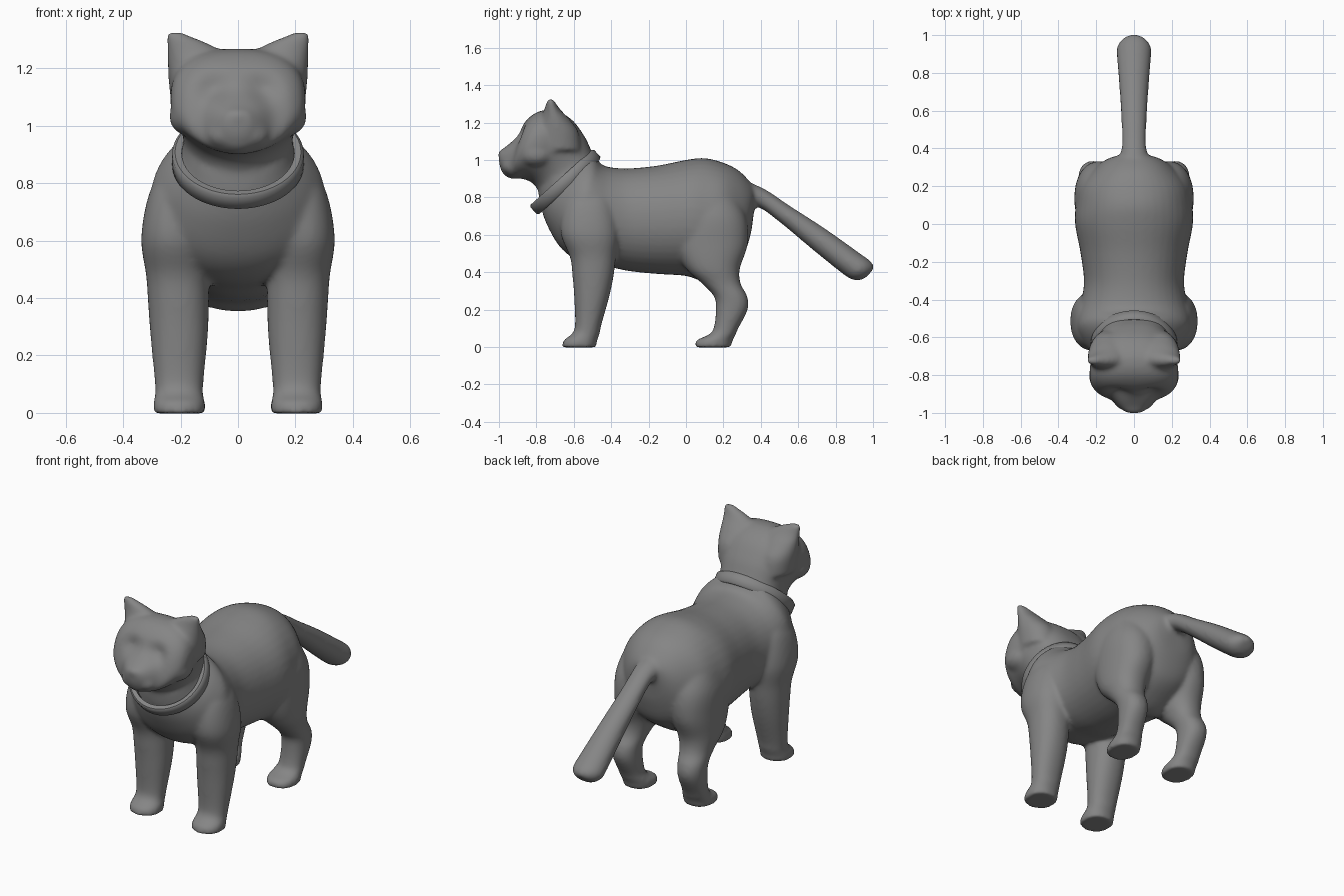
import bpy, bmesh
from math import cos, sin, pi, radians, exp
from mathutils import Matrix, Vector

if "Cube" in bpy.data.objects:
    bpy.data.objects.remove(bpy.data.objects["Cube"])


def spline(rows, steps=5):
    """Catmull-Rom interpolation between ring specs."""
    out = []
    for i in range(len(rows) - 1):
        p = [Vector(rows[min(max(k, 0), len(rows) - 1)]) for k in range(i - 1, i + 3)]
        for s in range(steps):
            t = s / steps
            out.append(0.5 * (2 * p[1] + (p[2] - p[0]) * t
                       + (2 * p[0] - 5 * p[1] + 4 * p[2] - p[3]) * t * t
                       + (3 * p[1] - p[0] - 3 * p[2] + p[3]) * t ** 3))
    return out + [Vector(rows[-1])]


def loft(bm, rows, side=1, power=2.0, low=None, n=40):
    """Rows are rings: point a (y, z), opposite point b (y, z), centre x, half width.
    power squares the section; low is the power of the half at point a."""
    def curve(v, p):
        return abs(v) ** (2 / p) * (1 if v > 0 else -1)
    rings = []
    for ya, za, yb, zb, x, w in spline(rows):
        ring = []
        for k in range(n):
            t = 2 * pi * k / n
            p = power if k <= n // 2 else (low or power)
            c, s = curve(cos(t), p), curve(sin(t), p)
            ring.append(bm.verts.new((side * (x + w * c), (ya + yb) / 2 + (yb - ya) / 2 * s,
                                      (za + zb) / 2 + (zb - za) / 2 * s)))
        rings.append(ring)
    faces = [bm.faces.new(rings[0]), bm.faces.new(rings[-1][::-1])]
    for r, q in zip(rings, rings[1:]):
        for k in range(n):
            faces.append(bm.faces.new((r[k - 1], q[k - 1], q[k], r[k])))
    bmesh.ops.recalc_face_normals(bm, faces=faces)


def ball(bm, centre, radii):
    bmesh.ops.create_uvsphere(bm, u_segments=24, v_segments=16, radius=1,
                              matrix=Matrix.Translation(centre) @ Matrix.Diagonal((*radii, 1)))


def make(name, bm):
    mesh = bpy.data.meshes.new(name)
    bm.to_mesh(mesh)
    bm.free()
    obj = bpy.data.objects.new(name, mesh)
    obj.data.materials.append(dark_grey)
    bpy.context.collection.objects.link(obj)
    return obj


def level(z, yf, yb, x, w):
    """Horizontal ring for legs and ears."""
    return (yf, z, yb, z, x, w)


dark_grey = bpy.data.materials.new("dark_grey")
dark_grey.diffuse_color = (.235, .235, .235, 1)
dark_grey.use_nodes = True
dark_grey.node_tree.nodes["Principled BSDF"].inputs["Base Color"].default_value = dark_grey.diffuse_color

bm = bmesh.new()

# Head, neck to nose: boxy above, rounder along the jaw
loft(bm, [(-.77, .77, -.50, 1.03, 0, .19), (-.79, .835, -.515, 1.07, 0, .19),
          (-.82, .875, -.545, 1.13, 0, .202), (-.86, .895, -.61, 1.215, 0, .225),
          (-.885, .90, -.70, 1.265, 0, .236), (-.915, .90, -.79, 1.258, 0, .225),
          (-.935, .90, -.86, 1.205, 0, .185), (-.95, .905, -.902, 1.13, 0, .125),
          (-.978, .925, -.965, 1.07, 0, .078), (-.998, .97, -1.001, 1.05, 0, .04)],
     power=2.6, low=1.9)

# Eye sockets
for v in bm.verts:
    d = Vector((abs(v.co.x) - .085, v.co.y + .89, v.co.z - 1.125))
    v.co.y += .028 * exp(-(d.length / .05) ** 2)

# Torso and neck, rump to collar
loft(bm, [(.36, .70, .38, .83, 0, .05), (.345, .60, .345, .88, 0, .14),
          (.30, .48, .28, .945, 0, .215), (.20, .40, .20, .985, 0, .285),
          (.10, .352, .10, 1.01, 0, .308), (0, .38, 0, 1.0, 0, .312),
          (-.15, .39, -.15, .97, 0, .284), (-.30, .405, -.30, .955, 0, .265),
          (-.42, .43, -.40, .96, 0, .28), (-.57, .46, -.45, .975, 0, .305),
          (-.67, .53, -.47, 1.0, 0, .298), (-.742, .65, -.48, 1.02, 0, .255),
          (-.778, .755, -.50, 1.04, 0, .2), (-.79, .83, -.515, 1.065, 0, .188)], power=2.1)

# Nose, muzzle pads and cheeks
ball(bm, (0, -.968, 1.025), (.038, .037, .03))
for s in (1, -1):
    ball(bm, (s * .05, -.925, .968), (.06, .06, .05))
    ball(bm, (s * .155, -.80, 1.03), (.085, .1, .07))

    # Ear, its inner edge running into a ridge across the skull
    loft(bm, [level(1.05, -.80, -.56, .14, .09), level(1.15, -.80, -.575, .14, .101),
              level(1.22, -.778, -.625, .142, .103), level(1.265, -.76, -.668, .157, .09),
              level(1.295, -.75, -.69, .187, .063), level(1.315, -.743, -.702, .212, .039),
              level(1.326, -.738, -.71, .222, .026)], side=s)

    # Front leg with shoulder
    loft(bm, [level(.87, -.59, -.44, .17, .07), level(.77, -.655, -.385, .195, .112),
              level(.61, -.67, -.36, .215, .122), level(.48, -.62, -.375, .21, .11),
              level(.38, -.607, -.387, .207, .106), level(.27, -.598, -.41, .205, .1),
              level(.12, -.593, -.452, .205, .086), level(.07, -.61, -.462, .205, .083),
              level(.035, -.655, -.475, .205, .09), level(-.002, -.662, -.48, .205, .09)],
         side=s, power=2.2)

    # Hind leg with thigh
    loft(bm, [level(.85, .02, .24, .15, .11), level(.70, -.05, .32, .17, .14),
              level(.55, -.06, .33, .185, .13), level(.42, .0, .288, .2, .112),
              level(.34, .085, .292, .208, .09), level(.27, .15, .328, .215, .08),
              level(.20, .16, .33, .215, .076), level(.10, .148, .28, .21, .073),
              level(.065, .12, .265, .205, .079), level(.035, .055, .25, .2, .087),
              level(-.002, .048, .24, .2, .086)], side=s, power=2.2)

# Tail
loft(bm, [(.27, .75, .31, .89, 0, .09), (.38, .75, .42, .845, 0, .066),
          (.50, .668, .555, .755, 0, .066), (.68, .518, .748, .63, 0, .077),
          (.84, .39, .922, .506, 0, .09), (.89, .36, .974, .469, 0, .09),
          (.935, .358, 1.0, .442, 0, .066), (.97, .378, 1.004, .42, 0, .035)])

# Fuse everything into one smooth skin
cat = make("cat_body", bm)
remesh = cat.modifiers.new("fuse", 'REMESH')
remesh.mode = 'VOXEL'
remesh.voxel_size = .011
remesh.use_smooth_shade = True
soften = cat.modifiers.new("soften", 'SMOOTH')
soften.factor = .5
soften.iterations = 12

# Collar: band profile (radius, height) spun into a tilted ring
bm = bmesh.new()
profile = [(.196, -.03), (.219, -.034), (.229, -.025), (.229, .025), (.219, .034), (.196, .03)]
n = 64
rings = [[bm.verts.new((r * cos(2 * pi * k / n), r * sin(2 * pi * k / n), h)) for r, h in profile]
         for k in range(n)]
for k in range(n):
    for j in range(len(profile)):
        bm.faces.new((rings[k - 1][j - 1], rings[k][j - 1], rings[k][j], rings[k - 1][j]))
bmesh.ops.recalc_face_normals(bm, faces=bm.faces)
collar = make("collar", bm)
collar.location = (0, -.645, .882)
collar.rotation_euler.x = radians(42)
bpy.context.view_layer.objects.active = collar
collar.select_set(True)
bpy.ops.object.shade_smooth_by_angle(angle=radians(50))
